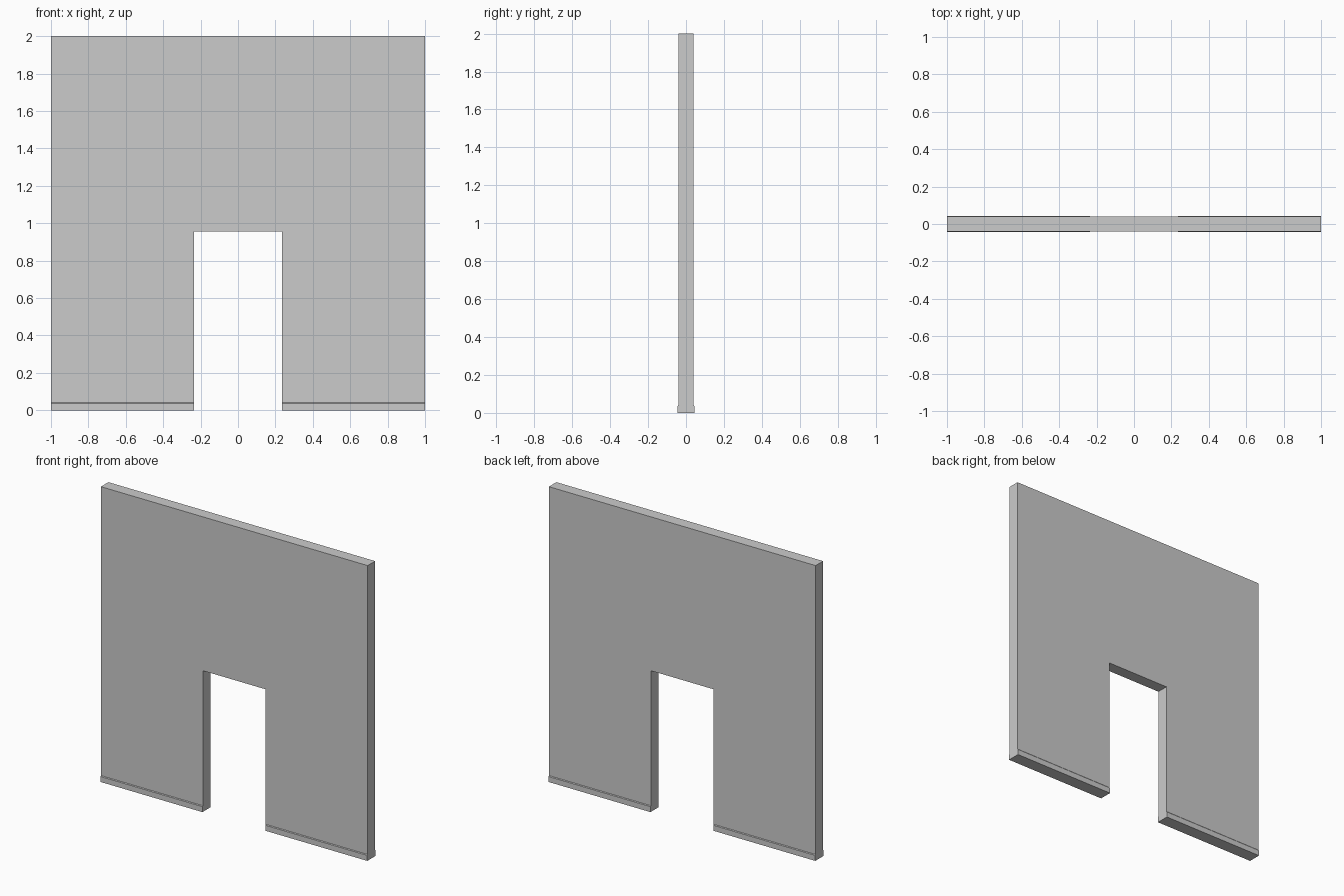
import bpy
import bmesh
from mathutils import Vector

if "Cube" in bpy.data.objects:
    bpy.data.objects.remove(bpy.data.objects["Cube"])

HALF_W, HEIGHT, HALF_T = 1.0, 2.0, 0.04
DOOR_HALF, DOOR_TOP = 0.236, 0.957
BASE_TOP, BASE_HALF_T = 0.042, 0.044


def prism(name, profile, offset):
    """Extrude a closed planar profile along an offset."""
    bm = bmesh.new()
    face = bm.faces.new([bm.verts.new(p) for p in profile])
    result = bmesh.ops.extrude_face_region(bm, geom=[face], use_keep_orig=True)
    moved = [g for g in result["geom"] if isinstance(g, bmesh.types.BMVert)]
    bmesh.ops.translate(bm, verts=moved, vec=Vector(offset))
    bmesh.ops.recalc_face_normals(bm, faces=bm.faces)
    mesh = bpy.data.meshes.new(name)
    bm.to_mesh(mesh)
    bm.free()
    obj = bpy.data.objects.new(name, mesh)
    bpy.context.collection.objects.link(obj)
    return obj


# Wall panel with doorway, resting on the skirting
outline = [(-HALF_W, BASE_TOP), (-DOOR_HALF, BASE_TOP), (-DOOR_HALF, DOOR_TOP),
           (DOOR_HALF, DOOR_TOP), (DOOR_HALF, BASE_TOP), (HALF_W, BASE_TOP),
           (HALF_W, HEIGHT), (-HALF_W, HEIGHT)]
prism("wall", [(x, -HALF_T, z) for x, z in outline], (0, 2 * HALF_T, 0))

# Skirting with a chamfered top, one run each side of the doorway
section = [(-BASE_HALF_T, 0), (BASE_HALF_T, 0), (BASE_HALF_T, 0.037),
           (HALF_T, BASE_TOP), (-HALF_T, BASE_TOP), (-BASE_HALF_T, 0.037)]
for side, x0 in (("left", -HALF_W), ("right", DOOR_HALF)):
    prism("skirting_" + side, [(x0, y, z) for y, z in section],
          (HALF_W - DOOR_HALF, 0, 0))
